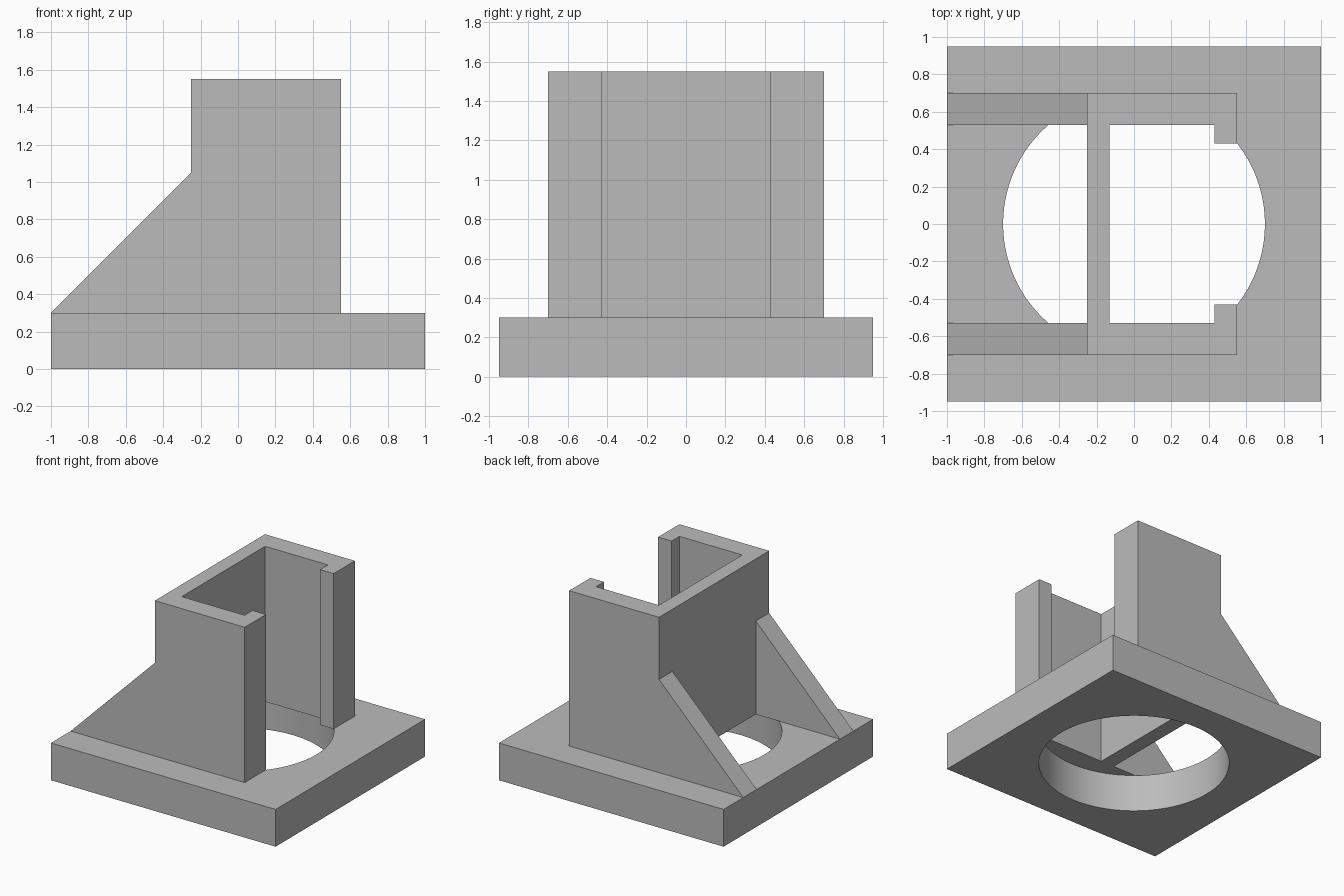
import bpy
import bmesh
import math
from mathutils import Vector

cube = bpy.data.objects.get("Cube")
if cube:
    bpy.data.objects.remove(cube, do_unlink=True)

grey = bpy.data.materials.new("plain grey")
grey.use_nodes = True
colour = (0.5, 0.5, 0.5, 1)
grey.diffuse_color = colour
grey.node_tree.nodes["Principled BSDF"].inputs["Base Color"].default_value = colour


def prism(name, points, direction):
    """Solid made by sweeping a flat outline along a direction."""
    bm = bmesh.new()
    face = bm.faces.new([bm.verts.new(p) for p in points])
    swept = bmesh.ops.extrude_face_region(bm, geom=[face], use_keep_orig=True)
    verts = [v for v in swept["geom"] if isinstance(v, bmesh.types.BMVert)]
    bmesh.ops.translate(bm, verts=verts, vec=Vector(direction))
    bmesh.ops.recalc_face_normals(bm, faces=bm.faces)
    mesh = bpy.data.meshes.new(name)
    bm.to_mesh(mesh)
    bm.free()
    mesh.materials.append(grey)
    obj = bpy.data.objects.new(name, mesh)
    bpy.context.collection.objects.link(obj)
    return obj


def cut(obj, cutter):
    """Subtract the cutter for good and discard it."""
    mod = obj.modifiers.new("cut", 'BOOLEAN')
    mod.operation = 'DIFFERENCE'
    mod.solver = 'EXACT'
    mod.object = cutter
    bpy.context.view_layer.objects.active = obj
    bpy.ops.object.modifier_apply(modifier=mod.name)
    bpy.data.objects.remove(cutter, do_unlink=True)


BASE_TOP, TOP = 0.3, 1.55

# Base plate with a round through hole
base = prism("base_plate", [(-1, -0.95, 0), (1, -0.95, 0), (1, 0.95, 0), (-1, 0.95, 0)],
             (0, 0, BASE_TOP))
sides = 96
circle = [(0.7 * math.cos(2 * math.pi * i / sides), 0.7 * math.sin(2 * math.pi * i / sides), -0.1)
          for i in range(sides)]
cut(base, prism("hole_cutter", circle, (0, 0, 0.6)))

# Upright holder: side walls with front lips, a cross wall and long rear arms
half = [(-0.25, 0.53), (-1, 0.53), (-1, 0.7), (0.55, 0.7), (0.55, 0.43),
        (0.43, 0.43), (0.43, 0.53), (-0.13, 0.53)]
plan = half + [(x, -y) for x, y in reversed(half)]
holder = prism("holder_walls", [(x, y, BASE_TOP) for x, y in plan], (0, 0, TOP - BASE_TOP))

# Slope the rear arms into gussets
wedge = [(-1.1, 0.2), (-0.25, 1.05), (-0.25, 1.7), (-1.1, 1.7)]
cut(holder, prism("slope_cutter", [(x, -1, z) for x, z in wedge], (0, 2, 0)))

# Smooth the hole, keep all corners sharp
for obj in (base, holder):
    bpy.ops.object.select_all(action='DESELECT')
    obj.select_set(True)
    bpy.context.view_layer.objects.active = obj
    bpy.ops.object.shade_smooth_by_angle(angle=math.radians(30))
